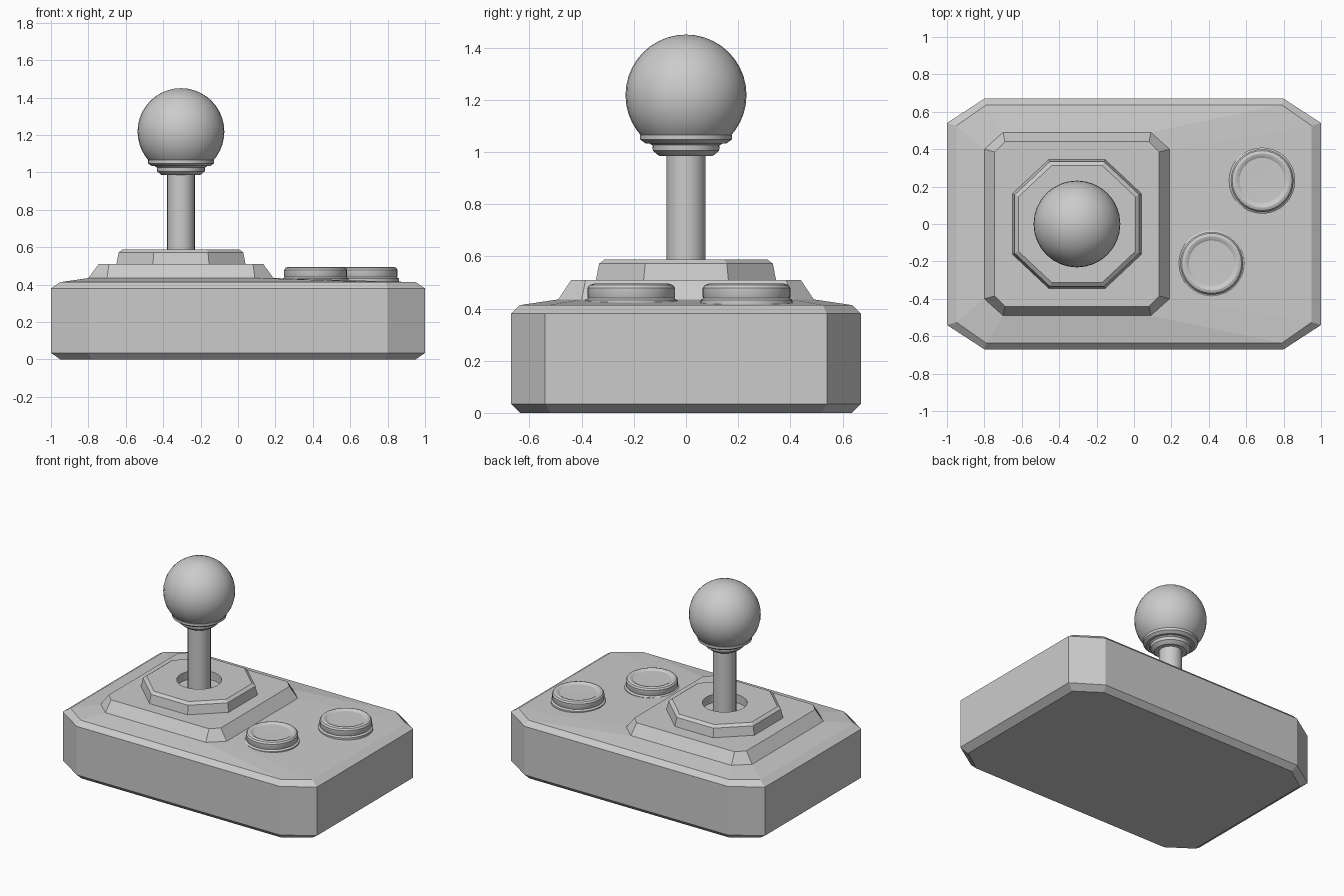
import bpy, bmesh, math

if "Cube" in bpy.data.objects:
    bpy.data.objects.remove(bpy.data.objects["Cube"])

CX = -0.305  # stick axis


def finish(name, bm, smooth=False):
    bmesh.ops.recalc_face_normals(bm, faces=bm.faces[:])
    me = bpy.data.meshes.new(name)
    bm.to_mesh(me)
    bm.free()
    ob = bpy.data.objects.new(name, me)
    bpy.context.collection.objects.link(ob)
    if smooth:
        bpy.ops.object.select_all(action='DESELECT')
        ob.select_set(True)
        bpy.context.view_layer.objects.active = ob
        bpy.ops.object.shade_smooth_by_angle(angle=math.radians(30))
    return ob


def octagon(cx, hx, hy, ix, iy, z):
    """Rectangle hx by hy with corners cut at ix along x and iy along y."""
    quarter = [(hx, iy), (ix, hy)]
    pts = quarter + [(-x, y) for x, y in quarter[::-1]]
    pts += [(-x, -y) for x, y in pts]
    return [(cx + x, y, z) for x, y in pts]


def loft(name, rings, smooth=False):
    bm = bmesh.new()
    loops = [[bm.verts.new(p) for p in r] for r in rings]
    n = len(loops[0])
    for a, b in zip(loops, loops[1:]):
        for i in range(n):
            j = (i + 1) % n
            bm.faces.new((a[i], a[j], b[j], b[i]))
    bm.faces.new(loops[0][::-1])
    bm.faces.new(loops[-1])
    return finish(name, bm, smooth)


def turned(name, x, y, profile, n=32):
    """Round part from a (radius, z) profile, capped at both ends."""
    rings = [[(x + r * math.cos(2 * math.pi * i / n),
               y + r * math.sin(2 * math.pi * i / n), z) for i in range(n)]
             for r, z in profile]
    return loft(name, rings, True)


# Housing with sloping top and raised square plinth
loft("housing", [
    octagon(0, 0.95, 0.635, 0.785, 0.52, 0),
    octagon(0, 1.0, 0.67, 0.80, 0.54, 0.035),
    octagon(0, 1.0, 0.67, 0.80, 0.54, 0.38),
    octagon(0, 0.95, 0.637, 0.79, 0.525, 0.413),
    octagon(CX, 0.495, 0.49, 0.395, 0.40, 0.435),
    octagon(CX, 0.44, 0.44, 0.385, 0.385, 0.51),
])

# Octagonal stick platform with a round well
platform = loft("stick_platform", [
    octagon(CX, h, h, h * 0.435, h * 0.47, z)
    for h, z in ((0.347, 0.50), (0.345, 0.51), (0.333, 0.572), (0.312, 0.588))])
cutter = turned("well_cutter", CX, 0, [(0.145, 0.53), (0.145, 0.7)])
cut = platform.modifiers.new("well", 'BOOLEAN')
cut.object = cutter
cut.operation = 'DIFFERENCE'
cut.solver = 'EXACT'
cutter.hide_render = True
cutter.hide_viewport = True

# Stick, stepped collar and ball
turned("stick_shaft", CX, 0, [(0.075, 0.51), (0.075, 1.05)], 20)
turned("collar_lower", CX, 0, [(0.103, 0.985), (0.127, 1.005), (0.13, 1.035)])
turned("collar_upper", CX, 0, [(0.155, 1.033), (0.176, 1.048), (0.176, 1.065), (0.15, 1.07)])
bm = bmesh.new()
bmesh.ops.create_uvsphere(bm, u_segments=32, v_segments=20, radius=0.232)
bmesh.ops.translate(bm, verts=bm.verts[:], vec=(CX, 0, 1.218))
finish("ball_top", bm, True)

# Two buttons, each with a seat ring and a shallow dished top
for side, x, y in (("front", 0.415, -0.21), ("back", 0.685, 0.232)):
    turned(f"{side}_button_seat", x, y, [(0.177, 0.40), (0.177, 0.432), (0.165, 0.44)])
    turned(f"{side}_button", x, y, [(0.155, 0.42), (0.168, 0.445), (0.168, 0.479), (0.160, 0.490),
                                    (0.145, 0.495), (0.132, 0.492), (0.122, 0.485), (0.03, 0.483)])
